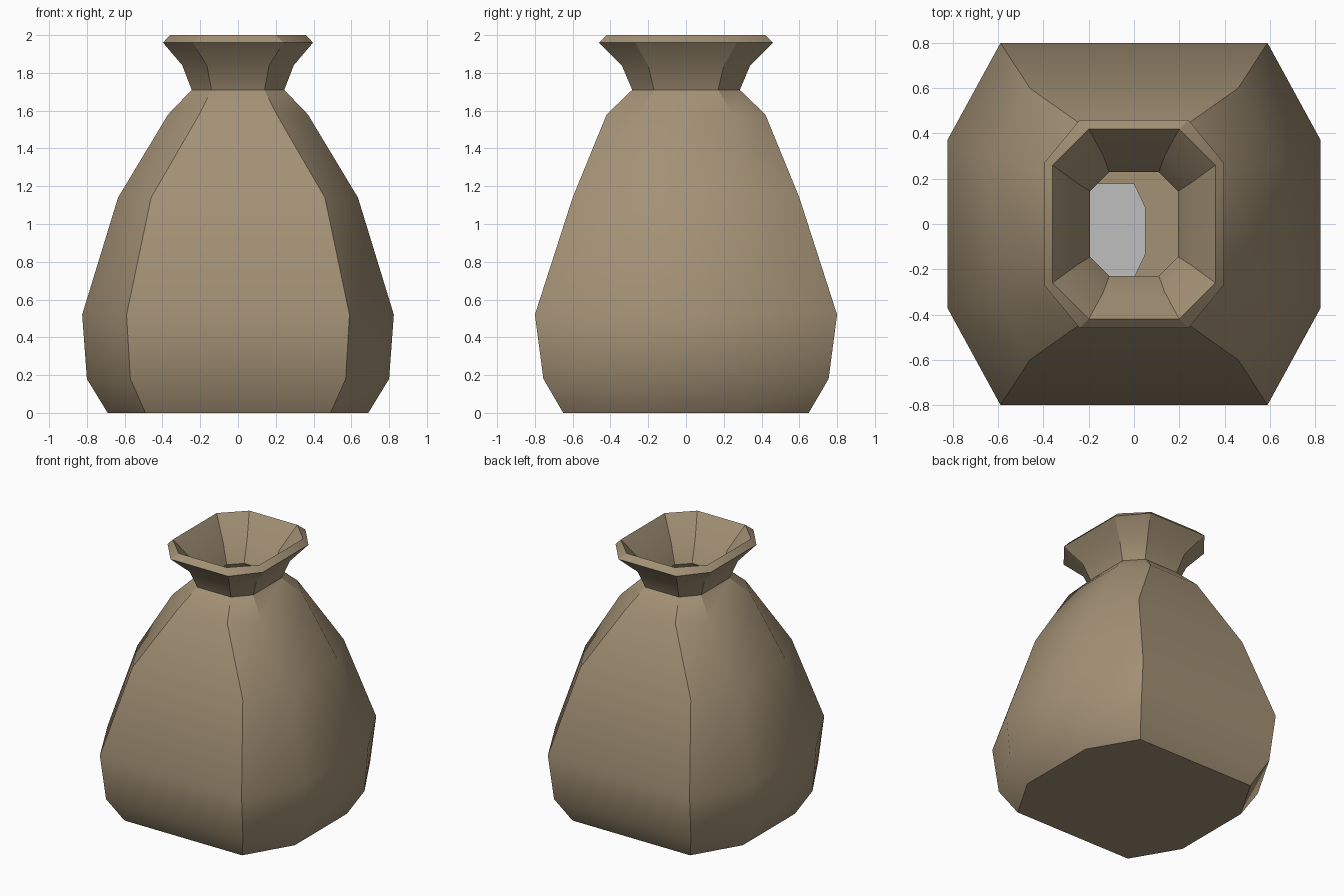
import bpy, bmesh, math

if "Cube" in bpy.data.objects:
    bpy.data.objects.remove(bpy.data.objects["Cube"])


def material(name, rgb):
    m = bpy.data.materials.new(name)
    m.diffuse_color = (*rgb, 1)
    m.use_nodes = True
    m.node_tree.nodes["Principled BSDF"].inputs["Base Color"].default_value = m.diffuse_color
    return m


def loft(name, rings, mat):
    """Skin a stack of eight-sided rings (z, half x, half y, flat in x, flat in y), closing both ends."""
    bm = bmesh.new()
    loops = []
    for z, X, Y, a, b in rings:
        pts = [(a, -Y), (X, -b), (X, b), (a, Y), (-a, Y), (-X, b), (-X, -b), (-a, -Y)]
        loops.append([bm.verts.new((x, y, z)) for x, y in pts])
    for lo, hi in zip(loops, loops[1:]):
        for i in range(8):
            j = (i + 1) % 8
            bm.faces.new((lo[i], lo[j], hi[j], hi[i]))
    bm.faces.new(loops[0][::-1])
    bm.faces.new(loops[-1])
    bmesh.ops.recalc_face_normals(bm, faces=bm.faces[:])
    me = bpy.data.meshes.new(name)
    bm.to_mesh(me)
    bm.free()
    me.materials.append(mat)
    ob = bpy.data.objects.new(name, me)
    bpy.context.collection.objects.link(ob)
    bpy.ops.object.select_all(action='DESELECT')
    ob.select_set(True)
    bpy.context.view_layer.objects.active = ob
    bpy.ops.object.shade_smooth_by_angle(angle=math.radians(30))
    return ob


tan = material("tan cloth", (0.37, 0.285, 0.18))
grey = material("light grey", (0.52, 0.52, 0.52))

# Outside of the bag, from the base up to the lip
body = [
    (0.00, 0.69, 0.65, 0.49, 0.31),
    (0.18, 0.80, 0.755, 0.57, 0.36),
    (0.52, 0.825, 0.80, 0.59, 0.37),
    (1.14, 0.635, 0.60, 0.46, 0.29),
    (1.58, 0.37, 0.42, 0.205, 0.25),
]
neck = [
    (1.71, 0.245, 0.285, 0.14, 0.17),
    (1.84, 0.295, 0.34, 0.165, 0.20),
    (1.96, 0.397, 0.46, 0.24, 0.27),
    (2.00, 0.36, 0.42, 0.20, 0.26),
]
# Inside of the neck, then an inner wall following the body
throat = [
    (1.84, 0.25, 0.30, 0.135, 0.18),
    (1.70, 0.195, 0.23, 0.11, 0.145),
]
t = 0.05
inner = [(max(z, t) if z < 1.5 else z - 0.03, X - t, Y - t, a - t * 0.6, b - t * 0.4)
         for z, X, Y, a, b in reversed(body)]
loft("bag", body + neck + throat + inner, tan)

# Small grey piece lying on the floor inside
piece = loft("grey_piece_inside", [(0.052, 0.22, 0.21, 0.17, 0.105),
                                   (0.06, 0.22, 0.21, 0.17, 0.105)], grey)
piece.location = (-0.17, -0.03, 0)
